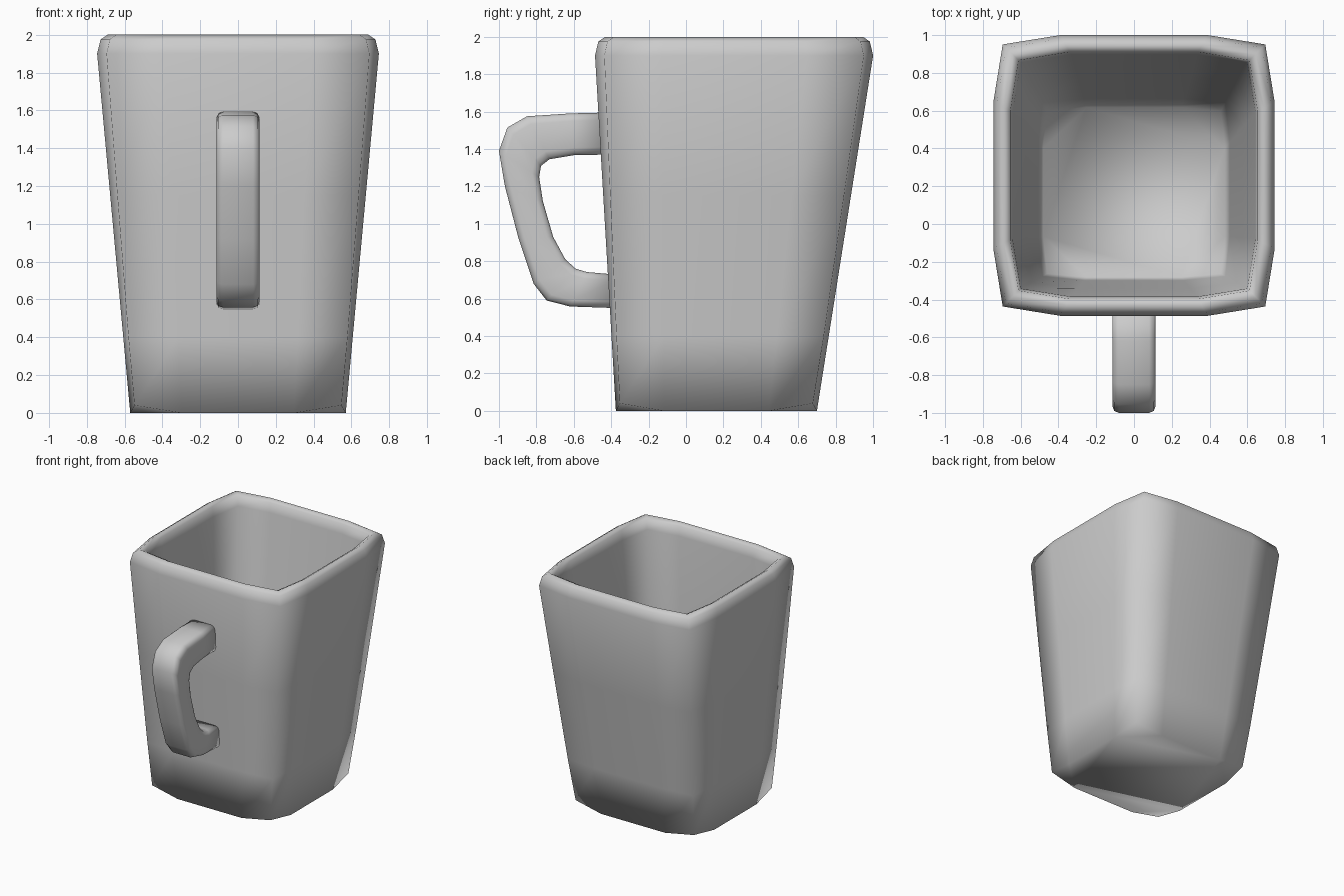
import bpy, bmesh

if "Cube" in bpy.data.objects:
    bpy.data.objects.remove(bpy.data.objects["Cube"])


def loft(name, rings):
    """Skin a list of equal-length vertex rings and cap both ends."""
    bm = bmesh.new()
    loops = [[bm.verts.new(p) for p in ring] for ring in rings]
    n = len(loops[0])
    for a, b in zip(loops, loops[1:]):
        for i in range(n):
            j = (i + 1) % n
            bm.faces.new((a[i], a[j], b[j], b[i]))
    for ring in (loops[0], loops[-1]):
        cap = ring
        if n == 12:  # body caps: separate corner triangles around the flat middle
            for i in range(0, n, 3):
                bm.faces.new((ring[i - 1], ring[i], ring[i + 1]))
            cap = [v for i, v in enumerate(ring) if i % 3]
        bm.faces.new(cap)
    bmesh.ops.recalc_face_normals(bm, faces=bm.faces[:])
    mesh = bpy.data.meshes.new(name)
    bm.to_mesh(mesh)
    bm.free()
    mesh.shade_smooth()
    obj = bpy.data.objects.new(name, mesh)
    bpy.context.collection.objects.link(obj)
    return obj


def squircle(z, inset=0.0, lift=0.0):
    """Bulged square cross-section of the tapered mug at height z."""
    t = min(z / 1.9, 1)
    hx = 0.57 + 0.175 * t - inset
    hy = 0.5375 + 0.206 * t - inset
    cy = 0.1625 + 0.0945 * t
    c = 0.96 - 0.027 * t
    m = 0.52
    quarter = [(c, c), (m, 1), (-m, 1)]
    pts = []
    for _ in range(4):
        for k, (x, y) in enumerate(quarter):
            pts.append((x * hx, cy + y * hy, z + (lift if k == 0 else 0)))
        quarter = [(-y, x) for x, y in quarter]
    return pts


# Mug body: outside wall, rounded rim, inside wall, inner floor
profile = [(0, 0, 0.04), (0.4, 0, 0), (1.15, 0, 0), (1.9, 0, 0),
           (1.975, 0.018, 0), (2.0, 0.055, 0), (1.98, 0.09, 0),
           (1.9, 0.102, 0), (1.15, 0.1, 0), (0.4, 0.1, 0), (0.11, 0.1, 0.03)]
loft("mug_body", [squircle(*p) for p in profile])

# Handle: outer and inner side curves in the y-z plane
outer = [(-0.43, 1.595), (-0.62, 1.59), (-0.85, 1.575), (-0.955, 1.515),
         (-1.0, 1.39), (-0.968, 1.2), (-0.895, 0.92), (-0.815, 0.68),
         (-0.745, 0.59), (-0.62, 0.558), (-0.39, 0.55)]
inner = [(-0.43, 1.37), (-0.60, 1.367), (-0.73, 1.345), (-0.775, 1.31),
         (-0.785, 1.25), (-0.765, 1.12), (-0.71, 0.93), (-0.645, 0.81),
         (-0.59, 0.76), (-0.53, 0.742), (-0.39, 0.73)]
section = [(-0.08, 0), (0.08, 0), (0.105, 0.05), (0.115, 0.18),
           (0.115, 0.82), (0.105, 0.95), (0.08, 1), (-0.08, 1),
           (-0.105, 0.95), (-0.115, 0.82), (-0.115, 0.18), (-0.105, 0.05),
           (-0.09, 0.02)]
loft("handle", [[(x, o[0] + (i[0] - o[0]) * f, o[1] + (i[1] - o[1]) * f)
                 for x, f in section] for o, i in zip(outer, inner)])
